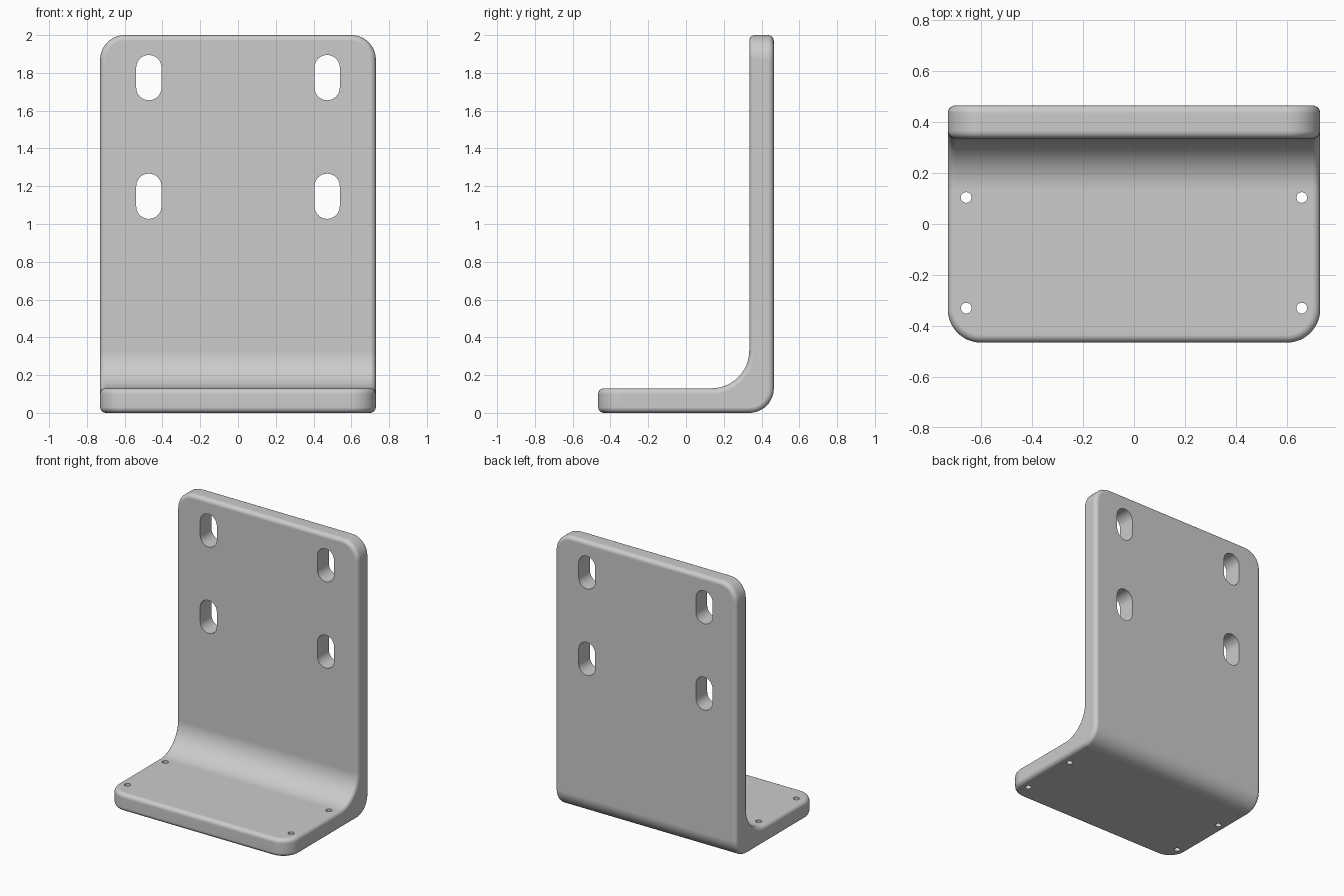
import bpy, bmesh
from math import radians, cos, sin, pi

if "Cube" in bpy.data.objects:
    bpy.data.objects.remove(bpy.data.objects["Cube"])

HALF_W, DEPTH, HEIGHT, THICK = 0.73, 0.465, 2.0, 0.13
FILLET, CORNER = 0.2, 0.13
SEG = 12

grey = bpy.data.materials.new("light_grey_metal")
grey.use_nodes = True
colour = (0.6, 0.6, 0.6, 1)
grey.diffuse_color = colour
grey.node_tree.nodes["Principled BSDF"].inputs["Base Color"].default_value = colour


def arc(cx, cy, r, start, end, n=SEG):
    angles = [radians(start + (end - start) * i / n) for i in range(n + 1)]
    return [(cx + r * cos(a), cy + r * sin(a)) for a in angles]


def prism(bm, points, offset):
    """Extrude a closed outline along the offset vector."""
    face = bm.faces.new([bm.verts.new(p) for p in points])
    result = bmesh.ops.extrude_face_region(bm, geom=[face])
    verts = [g for g in result["geom"] if isinstance(g, bmesh.types.BMVert)]
    bmesh.ops.translate(bm, verts=verts, vec=offset)


def make_object(name, bm):
    bmesh.ops.recalc_face_normals(bm, faces=bm.faces[:])
    mesh = bpy.data.meshes.new(name)
    bm.to_mesh(mesh)
    bm.free()
    mesh.materials.append(grey)
    obj = bpy.data.objects.new(name, mesh)
    bpy.context.collection.objects.link(obj)
    return obj


# L-shaped plate: side profile swept across the width
inner = DEPTH - THICK
profile = [(-DEPTH, 0)]
profile += arc(DEPTH - THICK, THICK, THICK, -90, 0)
profile += [(DEPTH, HEIGHT), (inner, HEIGHT)]
profile += arc(inner - FILLET, THICK + FILLET, FILLET, 0, -90)
profile += [(-DEPTH, THICK)]
bm = bmesh.new()
prism(bm, [(-HALF_W, y, z) for y, z in profile], (2 * HALF_W, 0, 0))


# Round the two top corners and the two front corners
def is_corner(edge):
    a, b = (v.co for v in edge.verts)
    if abs(a.x - b.x) > 0.01:
        return False
    return min(a.z, b.z) > HEIGHT - 0.01 or max(a.y, b.y) < -DEPTH + 0.01


bmesh.ops.bevel(bm, geom=[e for e in bm.edges if is_corner(e)], offset=CORNER,
                segments=SEG, profile=0.5, affect='EDGES')
bracket = make_object("angle_bracket", bm)

# Soft rounding along the outer edges
bevel = bracket.modifiers.new("edge_rounding", 'BEVEL')
bevel.width = 0.03
bevel.segments = 5
bevel.limit_method = 'ANGLE'
bevel.angle_limit = radians(40)
bevel.use_clamp_overlap = False

# Cutters: four upright slots and four small screw holes
bm = bmesh.new()
for side in (-1, 1):
    for z in (1.775, 1.147):
        r, straight = 0.067, 0.053
        outline = arc(side * 0.472, z + straight, r, 0, 180)
        outline += arc(side * 0.472, z - straight, r, 180, 360)
        prism(bm, [(x, 0.25, h) for x, h in outline], (0, 0.3, 0))
    for y in (0.104, -0.33):
        outline = arc(side * 0.658, y, 0.021, 0, 345, 23)
        prism(bm, [(x, d, -0.1) for x, d in outline], (0, 0, 0.4))
cutter = make_object("hole_cutter", bm)
cutter.hide_render = True

holes = bracket.modifiers.new("holes", 'BOOLEAN')
holes.operation = 'DIFFERENCE'
holes.solver = 'EXACT'
holes.object = cutter

bpy.ops.object.select_all(action='DESELECT')
bracket.select_set(True)
bpy.context.view_layer.objects.active = bracket
for name in ("edge_rounding", "holes"):
    bpy.ops.object.modifier_apply(modifier=name)
bpy.data.objects.remove(cutter)

# Smooth shading with crisp hole rims and flat large faces
bpy.ops.object.shade_smooth_by_angle(angle=radians(35))
weighted = bracket.modifiers.new("flat_face_normals", 'WEIGHTED_NORMAL')
weighted.keep_sharp = True
